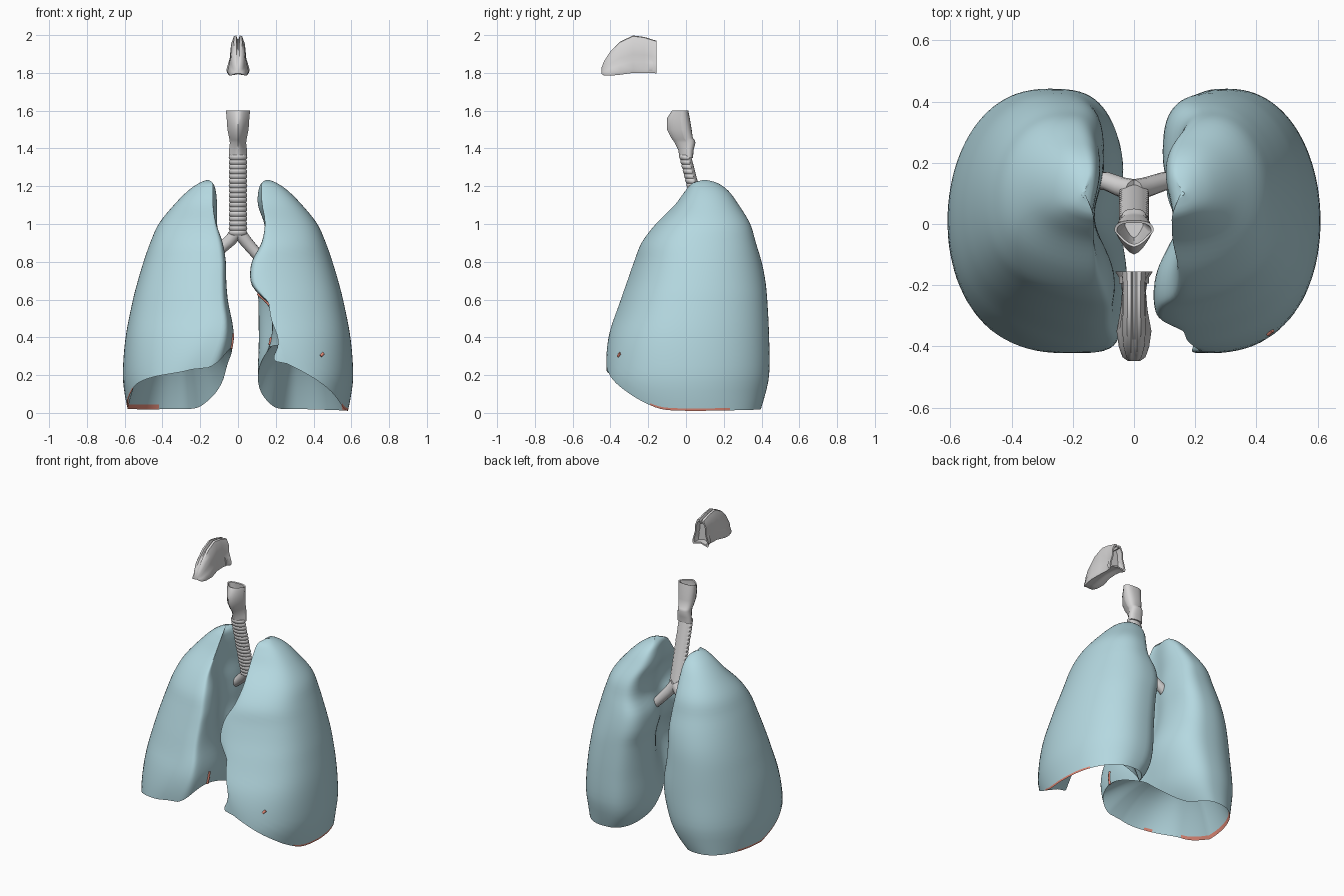
import bpy, bmesh
from math import sin, cos, pi, exp, radians, copysign

cube = bpy.data.objects.get("Cube")
if cube:
    bpy.data.objects.remove(cube, do_unlink=True)


def material(name, rgb):
    mat = bpy.data.materials.new(name)
    mat.use_nodes = True
    mat.diffuse_color = (*rgb, 1)
    mat.node_tree.nodes["Principled BSDF"].inputs["Base Color"].default_value = (*rgb, 1)
    return mat


BLUE = material("pale_blue", (.46, .69, .75))
RED = material("salmon_red", (.78, .26, .19))
GREY = material("cartilage_grey", (.68, .67, .67))


def loft(name, rings, mats, angle=40, paint=None):
    """Skin a list of equal closed rings; paint(ring, segment) gives a material slot."""
    bm = bmesh.new()
    rows = [[bm.verts.new(p) for p in ring] for ring in rings]
    n = len(rows[0])
    for i, (low, high) in enumerate(zip(rows, rows[1:])):
        for j in range(n):
            k = (j + 1) % n
            face = bm.faces.new((low[j], low[k], high[k], high[j]))
            if paint:
                face.material_index = paint(i, j)
    for row in (rows[0], rows[-1]):
        bm.faces.new(row)
    bmesh.ops.recalc_face_normals(bm, faces=bm.faces)
    mesh = bpy.data.meshes.new(name)
    bm.to_mesh(mesh)
    bm.free()
    for mat in mats:
        mesh.materials.append(mat)
    obj = bpy.data.objects.new(name, mesh)
    bpy.context.collection.objects.link(obj)
    bpy.ops.object.select_all(action='DESELECT')
    obj.select_set(True)
    bpy.context.view_layer.objects.active = obj
    bpy.ops.object.shade_smooth_by_angle(angle=radians(angle))


def tube(name, points, radius, taper, mat):
    curve = bpy.data.curves.new(name, 'CURVE')
    curve.dimensions = '3D'
    curve.bevel_depth = radius
    curve.bevel_resolution = 4
    curve.use_fill_caps = True
    spline = curve.splines.new('POLY')
    spline.points.add(len(points) - 1)
    for k, p in enumerate(points):
        spline.points[k].co = (*p, 1)
        spline.points[k].radius = 1 - taper * k
    spline.use_smooth = True
    curve.materials.append(mat)
    bpy.context.collection.objects.link(bpy.data.objects.new(name, curve))


def sample(table, z):
    """Smooth interpolation of rows keyed by their first, ascending value."""
    z = min(max(z, table[0][0]), table[-1][0])
    last = len(table) - 1
    i = max(k for k in range(last) if table[k][0] <= z)

    def slope(k, c):
        a, b = table[max(k - 1, 0)], table[min(k + 1, last)]
        return (b[c] - a[c]) / (b[0] - a[0])

    h = table[i + 1][0] - table[i][0]
    t = (z - table[i][0]) / h
    w = t * t * (3 - 2 * t)
    return [table[i][c] * (1 - w) + table[i + 1][c] * w
            + h * t * (1 - t) * (slope(i, c) * (1 - t) - slope(i + 1, c) * t)
            for c in range(1, len(table[0]))]


def power(v, e):
    return copysign(abs(v) ** e, v)


def clamp(v):
    return min(max(v, 0), 1)


def bump(y, z, y0, z0, sy, sz, flat=2):
    return exp(-((y - y0) / sy) ** 2 - abs((z - z0) / sz) ** flat)


# Lung outline: height, inner x (left lung), inner x (right lung), outer x, front y, back y
LUNG = [
    (0, .18, .2, .58, -.33, .39),
    (.1, .11, .11, .6, -.39, .42),
    (.2, .09, .06, .61, -.42, .44),
    (.4, .08, .01, .595, -.41, .44),
    (.6, .06, .035, .556, -.345, .43),
    (.7, .035, .04, .53, -.31, .42),
    (.8, .04, .035, .5, -.275, .4),
    (.9, .09, .045, .465, -.235, .37),
    (1, .1, .07, .42, -.16, .34),
    (1.1, .08, .085, .34, -.06, .28),
    (1.18, .09, .1, .26, 0, .22),
    (1.22, .11, .12, .2, .04, .16),
    (1.235, .15, .16, .16, .1, .1),
]
# Lower border height by angle for the left and right lung: outer side, back, inner side, front
BORDER = [(0, .01, .02), (90, .02, .02), (135, .03, .03), (150, .08, .07), (165, .19, .15),
          (180, .3, .24), (210, .35, .33), (235, .35, .33), (270, .26, .23), (300, .14, .19),
          (320, .06, .15), (335, .02, .09), (360, .01, .02)]
TOP, SEGS, ROWS = 1.234, 96, 44


def lung_point(side, deg, z):
    inner_l, inner_r, outer, front, back = sample(LUNG, z)
    inner = inner_l if side > 0 else inner_r
    u, v = cos(radians(deg)), sin(radians(deg))
    # the front margin leans inwards and thins with height
    lean = clamp((z - .1) / .4) * min(v, 0) ** 2
    mid = inner + (.42 - .22 * lean) * (outer - inner)
    y = (front + back) / 2 + (back - front) / 2 * v
    if u > 0:
        x = mid + (outer - mid) * u ** (.9 + .3 * lean)
    else:
        reach = abs(u) ** (.68 if v > 0 else .6 - .28 * clamp((1 - z) / .3))
        x = mid - (mid - inner) * reach
        # root hollow, back recess, heart bed and, on the left, the front notch
        push = .09 * bump(y, z, .02, .78, .14, .4) + .04 * bump(y, z, .24, .8, .14, .25)
        if side > 0:
            push += .08 * bump(y, z, -.04, .5, .16, .22)
            push += .135 * bump(y, z, -.36, .45, .2, .17, 4)
        x += push * reach
    return side * x, y, z


def lung(name, side):
    angles = [360 * j / SEGS for j in range(SEGS)]
    border = [max(sample(BORDER, a)[0 if side > 0 else 1], .004) for a in angles]
    rings = []
    for i in range(ROWS + 1):
        # the last row is a narrow strip along the border
        fall = 0 if i == ROWS else 1 - (.012 + .982 * i / (ROWS - 1)) ** 1.7
        rings.append([lung_point(side, a, low + (TOP - low) * fall)
                      for a, low in zip(angles, border)])
    # hollow underside rising to a dome
    edge = rings[-1]
    for r in (.975, .94, .88, .8, .7, .58, .45, .3, .15, .03):
        lift = 1 - r ** 2.6
        rings.append([(side * .33 + (x - side * .33) * r, .03 + (y - .03) * r,
                       z + (.42 - z) * lift) for x, y, z in edge])

    def paint(i, j):
        a = angles[j]
        strip = i == ROWS - 1 and (a < 32 or a > 325)
        rim = i == ROWS and (a < 50 - 22 * side or a > 325 or 290 < a < 300)
        return int(strip or rim)

    loft(name, rings, [BLUE, RED], angle=60, paint=paint)


lung("left_lung", 1)
lung("right_lung", -1)

# Small red edges where the lining shows through
for name, side, path in (
    ("notch_lining", 1, ((228, .63), (232, .61), (236, .59), (238, .56), (238, .53))),
    ("left_inner_lining", 1, ((205, .36), (205, .4))),
    ("left_front_spot", 1, ((301, .3), (304, .315))),
    ("right_inner_lining", -1, ((222, .34), (222, .38), (222, .42))),
):
    tube(name, [lung_point(side, a, z) for a, z in path], .008, 0, RED)

# Windpipe: ribbed in front, flat and plain behind
N = 32
pipe = []
RIBS, STEPS = 17, 6
for i in range(RIBS * STEPS + 1):
    t = i / (RIBS * STEPS)
    rib = .006 * abs(sin(pi * RIBS * t)) ** .6
    ring = []
    for j in range(N):
        c, s = cos(2 * pi * j / N), sin(2 * pi * j / N)
        r = .043 + (rib if s < .5 else 0)
        ring.append((r * c, .11 - .11 * t + r * s * (.6 if s > 0 else .8), .94 + .425 * t))
    pipe.append(ring)
loft("windpipe", pipe, [GREY])

# Bronchi
tube("left_bronchus", ((0, .11, .965), (.04, .12, .91), (.1, .14, .84), (.2, .14, .74)),
     .036, .08, GREY)
tube("right_bronchus", ((0, .11, .965), (-.04, .12, .915), (-.09, .14, .87), (-.2, .14, .79)),
     .036, .08, GREY)

# Voice box: keel-shaped front, open top with an inner wall
box = []
for z, w, front, back in ((1.35, .049, -.035, .037), (1.39, .048, -.04, .04),
                          (1.43, .043, -.06, .05), (1.445, .045, -.07, .045),
                          (1.455, .047, -.078, .036), (1.5, .056, -.1, .03),
                          (1.56, .06, -.1, .02), (1.6, .064, -.075, .012),
                          (1.597, .056, -.066, .004), (1.54, .048, -.075, .01),
                          (1.45, .03, -.045, .02)):
    ring = []
    mid = front + .6 * (back - front)
    for j in range(N):
        c, s = cos(2 * pi * j / N), sin(2 * pi * j / N)
        if s < 0:
            y = mid - (mid - front) * (1 - abs(c) ** 1.3)
        else:
            y = mid + (back - mid) * power(s, .7)
        ring.append((w * power(c, .8), y, z))
    box.append(ring)
loft("voice_box", box, [GREY], angle=50)

# Nose: two mirrored halves meeting in a shallow groove
nose = []
for y, top, low, crest, base in ((-.448, 1.825, 1.795, .014, .02), (-.435, 1.86, 1.787, .025, .038),
                                 (-.4, 1.915, 1.785, .034, .05), (-.35, 1.965, 1.79, .038, .057),
                                 (-.28, 1.998, 1.8, .036, .044), (-.22, 1.99, 1.8, .035, .039),
                                 (-.18, 1.977, 1.8, .037, .046), (-.155, 1.97, 1.797, .04, .062)):
    tall = top - low
    half = [(.003, top - .1 * tall), (.009, top), (crest * .6, top - .02 * tall),
            (crest, top - .22 * tall), (crest * 1.05, top - .5 * tall),
            (base * .85, low + .3 * tall), (base, low + .1 * tall),
            (base * .9, low), (base * .35, low + .05 * tall), (.003, low + .08 * tall)]
    nose.append([(x, y, z) for x, z in half] + [(-x, y, z) for x, z in reversed(half)])
# recessed back
nose.append([(x * .8, y, 1.88 + (z - 1.88) * .85) for x, y, z in nose[-1]])
nose.append([(x, y - .04, z) for x, y, z in nose[-1]])
loft("nose", nose, [GREY], angle=45)
